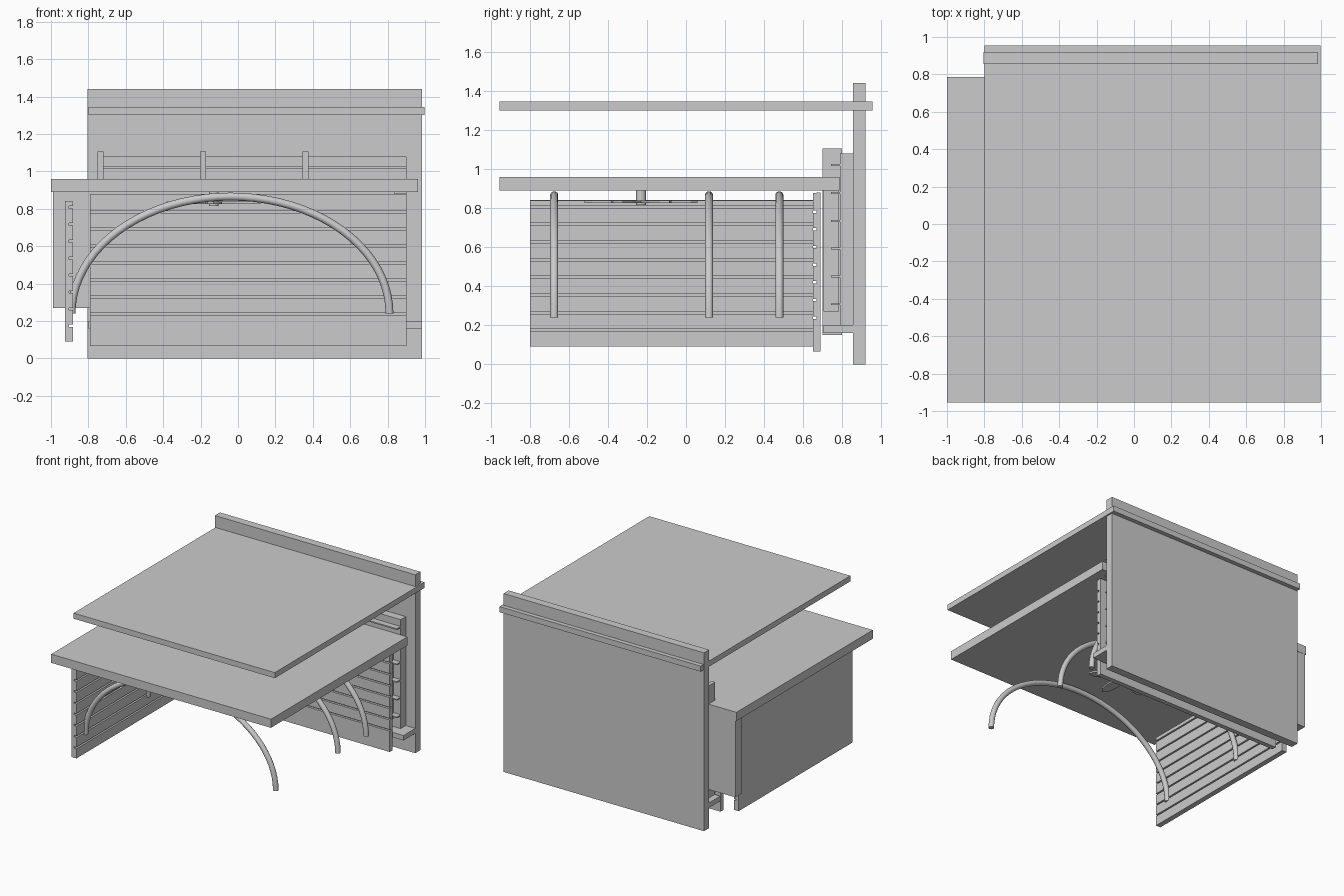
import bpy, bmesh, math
from mathutils import Matrix, Vector

if "Cube" in bpy.data.objects:
    bpy.data.objects.remove(bpy.data.objects["Cube"])

grey = bpy.data.materials.new("plain_grey")
grey.diffuse_color = (0.6, 0.6, 0.6, 1)
grey.use_nodes = True
grey.node_tree.nodes["Principled BSDF"].inputs["Base Color"].default_value = grey.diffuse_color


def finish(name, bm):
    bmesh.ops.recalc_face_normals(bm, faces=bm.faces)
    mesh = bpy.data.meshes.new(name)
    bm.to_mesh(mesh)
    bm.free()
    mesh.materials.append(grey)
    obj = bpy.data.objects.new(name, mesh)
    bpy.context.collection.objects.link(obj)
    return obj


def add_box(bm, x0, x1, y0, y1, z0, z1):
    m = Matrix.Translation(((x0 + x1) / 2, (y0 + y1) / 2, (z0 + z1) / 2))
    m = m @ Matrix.Diagonal((x1 - x0, y1 - y0, z1 - z0, 1))
    bmesh.ops.create_cube(bm, size=1, matrix=m)


def box(name, *size):
    bm = bmesh.new()
    add_box(bm, *size)
    return finish(name, bm)


def slats(name, x0, x1, y0, y1, edges, gap=0.012):
    """Row of horizontal boards between consecutive heights."""
    bm = bmesh.new()
    for a, b in zip(edges, edges[1:]):
        add_box(bm, x0, x1, y0, y1, a, b - gap)
    return finish(name, bm)


# Large panels
box("back_wall", -0.805, 0.985, 0.855, 0.92, 0, 1.44)
box("upper_roof", -0.80, 0.997, -0.955, 0.955, 1.30, 1.345)
box("lower_roof", -1.0, 0.963, -0.955, 0.785, 0.89, 0.96)
box("hanging_rear_panel", -0.99, 0.84, 0.705, 0.783, 0.27, 0.89)

# Left wall: flat backing with boards inside
box("left_wall_backing", -0.925, -0.903, -0.80, 0.65, 0.09, 0.842)
slats("left_wall_boards", -0.903, -0.883, -0.80, 0.65,
      [0.09] + [0.18 + 0.0905 * i for i in range(8)] + [0.852])

# Rear inner wall: flat backing with boards in front
box("rear_wall_backing", -0.79, 0.90, 0.668, 0.688, 0.065, 0.88)
slats("rear_wall_boards", -0.79, 0.90, 0.65, 0.668,
      [0.065] + [0.245 + 0.0905 * i for i in range(7)] + [0.89])

# Frame in front of the back wall
box("frame_board", -0.745, 0.90, 0.79, 0.855, 0.20, 1.08)
box("bottom_rail", -0.80, 0.985, 0.705, 0.855, 0.16, 0.20)
bm = bmesh.new()
for i in range(3):
    x = -0.735 + i * 0.548
    add_box(bm, x - 0.015, x + 0.015, 0.70, 0.80, 0.15, 1.105)
finish("frame_posts", bm)
bm = bmesh.new()
for i in range(7):
    z = 0.165 + i * 0.1425
    add_box(bm, -0.745, 0.90, 0.742, 0.792, z - 0.005, z + 0.005)
finish("frame_ledges", bm)


# Arched tubes
def arch(name, y, r=0.021, steps=40, sides=14):
    bm = bmesh.new()
    rings = []
    for i in range(steps + 1):
        t = math.pi * i / steps
        c = Vector((-0.04 - 0.85 * math.cos(t), y, 0.24 + 0.625 * math.sin(t)))
        n = Vector((-0.625 * math.cos(t), 0, 0.85 * math.sin(t))).normalized()
        rings.append([bm.verts.new(c + n * r * math.cos(a) + Vector((0, r * math.sin(a), 0)))
                      for a in (2 * math.pi * k / sides for k in range(sides))])
    for a, b in zip(rings, rings[1:]):
        for k in range(sides):
            j = (k + 1) % sides
            f = bm.faces.new((a[k], a[j], b[j], b[k]))
            f.smooth = True
    bm.faces.new(rings[0])
    bm.faces.new(rings[-1])
    finish(name, bm)


for i, y in enumerate((-0.675, 0.118, 0.478)):
    arch("arch_tube_%d" % (i + 1), y)

# Flat six-pointed fan below the lower roof
bm = bmesh.new()
points = []
for i in range(48):
    a = 2 * math.pi * i / 48
    r = 0.17 + 0.12 * math.cos(6 * (a - math.pi / 2))
    points.append(bm.verts.new((-0.13 + r * math.cos(a), -0.23 + r * math.sin(a), 0.825)))
face = bm.faces.new(points)
top = bmesh.ops.extrude_face_region(bm, geom=[face])["geom"]
bmesh.ops.translate(bm, vec=(0, 0, 0.013), verts=[v for v in top if isinstance(v, bmesh.types.BMVert)])
finish("fan_blades", bm)
bm = bmesh.new()
bmesh.ops.create_cone(bm, cap_ends=True, segments=20, radius1=0.025, radius2=0.025, depth=0.075,
                      matrix=Matrix.Translation((-0.13, -0.23, 0.8525)))
finish("fan_hub", bm)
